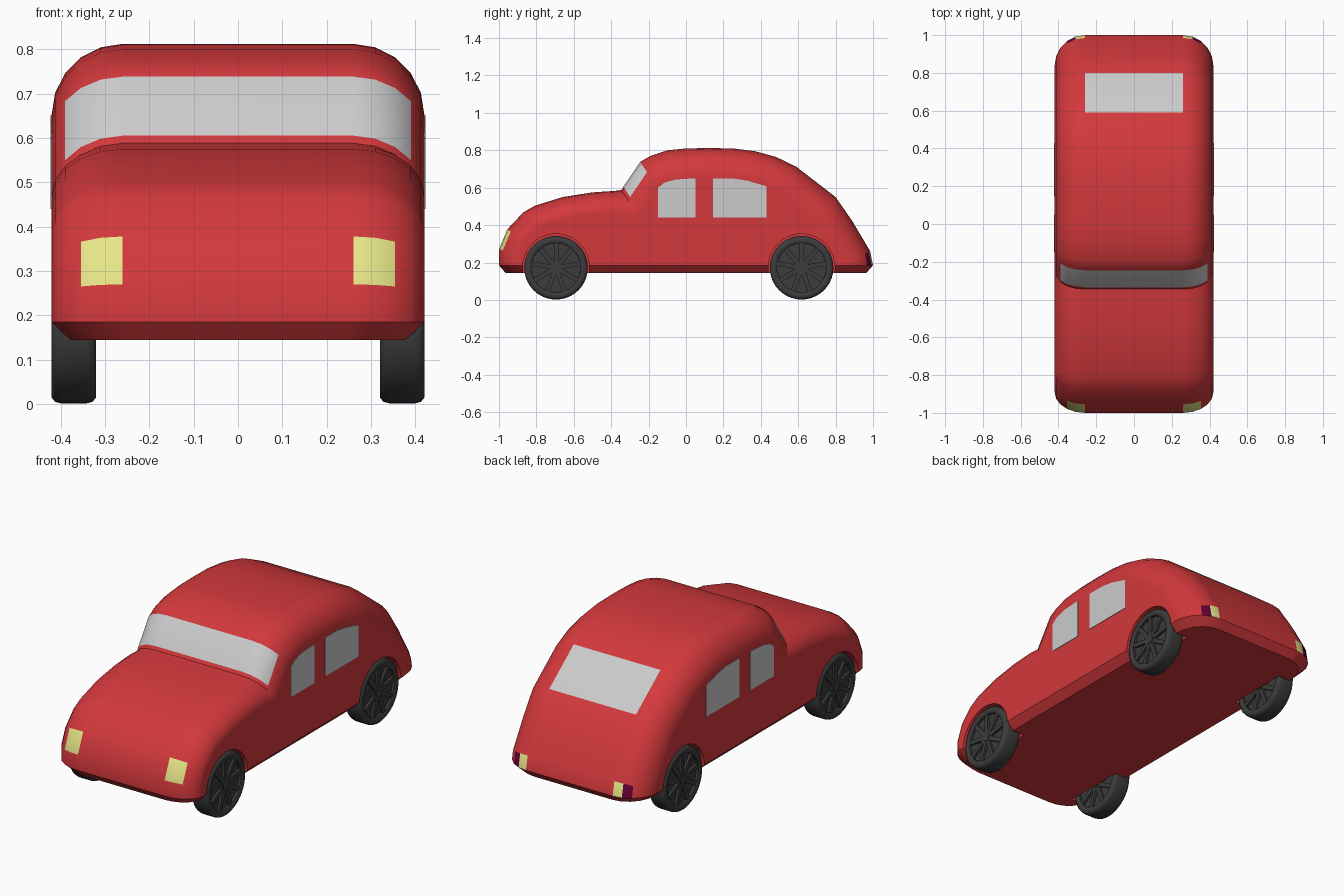
import bpy, bmesh, math
from mathutils import Vector, Matrix

if "Cube" in bpy.data.objects:
    bpy.data.objects.remove(bpy.data.objects["Cube"])


def material(name, rgb):
    m = bpy.data.materials.new(name)
    m.diffuse_color = (*rgb, 1)
    m.use_nodes = True
    m.node_tree.nodes["Principled BSDF"].inputs["Base Color"].default_value = m.diffuse_color
    return m


def make_object(name, bm, mats=()):
    bmesh.ops.recalc_face_normals(bm, faces=bm.faces)
    me = bpy.data.meshes.new(name)
    bm.to_mesh(me)
    bm.free()
    ob = bpy.data.objects.new(name, me)
    bpy.context.collection.objects.link(ob)
    for m in mats:
        me.materials.append(m)
    return ob


def activate(ob):
    bpy.ops.object.select_all(action='DESELECT')
    ob.select_set(True)
    bpy.context.view_layer.objects.active = ob


def smooth(ob, angle=32):
    activate(ob)
    bpy.ops.object.shade_smooth_by_angle(angle=math.radians(angle))


def cylinder(bm, x0, x1, r, y, z, seg=40):
    mat = Matrix.Translation(((x0 + x1) / 2, y, z)) @ Matrix.Rotation(math.pi / 2, 4, 'Y')
    bmesh.ops.create_cone(bm, cap_ends=True, segments=seg, radius1=r, radius2=r,
                          depth=abs(x1 - x0), matrix=mat)


red = material("paint", (0.65, 0.04, 0.045))
glass = material("glass", (0.8, 0.8, 0.8))
yellow = material("lamp_yellow", (0.8, 0.8, 0.25))
purple = material("lamp_dark_red", (0.13, 0.0, 0.04))
black = material("rubber", (0.045, 0.045, 0.045))

# Side profile (y, z) along the centre line, front to rear
P = [(-1, .185), (-1, .27), (-.955, .378), (-.87, .468), (-.81, .503), (-.66, .55),
     (-.5, .575), (-.38, .583), (-.345, .588), (-.335, .605), (-.245, .738), (-.19, .77),
     (-.1, .8), (0, .81), (.12, .812), (.25, .81), (.37, .795), (.48, .765), (.59, .712),
     (.8, .55), (.89, .42), (.985, .26), (1, .185)]
HEAD, SCREEN, BACK, TAIL = 1, 9, 18, 21
R, W, LOW, FLOOR = .16, .42, .185, .145


def inset_dir(i):
    y = P[i][0]
    if i in (0, len(P) - 1):
        return Vector((-math.copysign(1, y), 0))
    if -.36 < y < 0:
        k = .55 * min(1, -y / .22)
        return Vector((k, -math.sqrt(1 - k * k)))
    t = (Vector(P[i + 1]) - Vector(P[i - 1])).normalized()
    return Vector((t.y, -t.x))


# Body: profile lofted across the width, inset along a quarter round at each side
angles = [math.radians(18 * k) for k in range(6)]
stations = [(s * (W - R + R * math.sin(a)), R * (1 - math.cos(a)))
            for s, seq in ((-1, angles[::-1]), (1, angles)) for a in seq]
bm = bmesh.new()
rows = []
for x, d in stations:
    pts = []
    for i, p in enumerate(P):
        q = Vector(p) + inset_dir(i) * d * (.7 if p[0] < -.36 else 1)
        pts.append((x, q.x, max(q.y, LOW + .012 * (0 < i < len(P) - 1))))
    row = [(x * .905, pts[0][1] + .035, FLOOR)] + pts + [(x * .905, pts[-1][1] - .035, FLOOR)]
    rows.append([bm.verts.new(v) for v in row])
n = len(rows[0])
for j in range(len(rows) - 1):
    for i in range(n):
        k = (i + 1) % n
        f = bm.faces.new((rows[j][i], rows[j][k], rows[j + 1][k], rows[j + 1][i]))
        seg = i - 1
        if (seg == SCREEN and 2 <= j <= 8) or (seg == BACK and j == 5):
            f.material_index = 1
        elif (seg == HEAD and j in (3, 4, 6, 7)) or (seg == TAIL and j in (4, 6)):
            f.material_index = 2
        elif seg == TAIL and j in (3, 7):
            f.material_index = 3
for row in (rows[0], rows[-1]):
    bm.faces.new(row[1:-1])
    bm.faces.new((row[0], row[1], row[-2], row[-1]))
body = make_object("car_body", bm, (red, glass, yellow, purple))

# Wheel arches cut into the body
AXLES, WZ, WR = (-.695, .618), .175, .17
bm = bmesh.new()
for y in AXLES:
    for s in (-1, 1):
        cylinder(bm, s * .31, s * .5, .178, y, WZ)
cutter = make_object("arch_cutter", bm)
cutter.hide_render = True
mod = body.modifiers.new("arches", 'BOOLEAN')
mod.operation, mod.object, mod.solver = 'DIFFERENCE', cutter, 'EXACT'
activate(body)
bpy.ops.object.modifier_apply(modifier=mod.name)
bpy.data.objects.remove(cutter)
smooth(body)
body.modifiers.new("even_shading", 'WEIGHTED_NORMAL').keep_sharp = True

# Side windows
windows = {
    "front": [(-.15, .44), (.05, .44), (.05, .65), (-.01, .647), (-.06, .643), (-.115, .627), (-.15, .6)],
    "rear": [(.145, .44), (.43, .44), (.43, .608), (.33, .637), (.25, .65), (.145, .65)],
}
for name, pts in windows.items():
    for side, s in (("left", -1), ("right", 1)):
        bm = bmesh.new()
        f = bm.faces.new([bm.verts.new((s * .415, y, z)) for y, z in pts])
        ext = bmesh.ops.extrude_face_region(bm, geom=[f])
        bmesh.ops.translate(bm, vec=(s * .008, 0, 0),
                            verts=[v for v in ext["geom"] if isinstance(v, bmesh.types.BMVert)])
        bm.faces.ensure_lookup_table()
        make_object(f"{name}_{side}_window", bm)


# Wheels: turned tyre ring, recessed disc, hub and spokes on both faces
def wheel(name, x, y):
    bm = bmesh.new()
    prof = [(-.05, .14), (-.05, .157), (-.042, .17 - .003), (-.03, WR), (.03, WR),
            (.042, .17 - .003), (.05, .157), (.05, .14), (.044, .132), (-.044, .132)]
    seg = 40
    rings = []
    for k in range(seg):
        a = 2 * math.pi * k / seg
        rings.append([bm.verts.new((px, r * math.cos(a), r * math.sin(a))) for px, r in prof])
    for k in range(seg):
        a, b = rings[k], rings[(k + 1) % seg]
        for i in range(len(prof)):
            m = (i + 1) % len(prof)
            bm.faces.new((a[i], a[m], b[m], b[i]))
    cylinder(bm, -.03, .03, .134, 0, 0)
    cylinder(bm, -.047, .047, .026, 0, 0, 20)
    for k in range(9):
        mat = (Matrix.Rotation(2 * math.pi * k / 9, 4, 'X') @ Matrix.Translation((0, 0, .077))
               @ Matrix.Diagonal((.086, .024, .114, 1)))
        bmesh.ops.create_cube(bm, size=1, matrix=mat)
    ob = make_object(name, bm, (black,))
    ob.location = (x, y, WZ - .003)
    smooth(ob, 40)


for end, y in zip(("front", "rear"), AXLES):
    for side, s in (("left", -1), ("right", 1)):
        wheel(f"{end}_{side}_wheel", s * .37, y)
